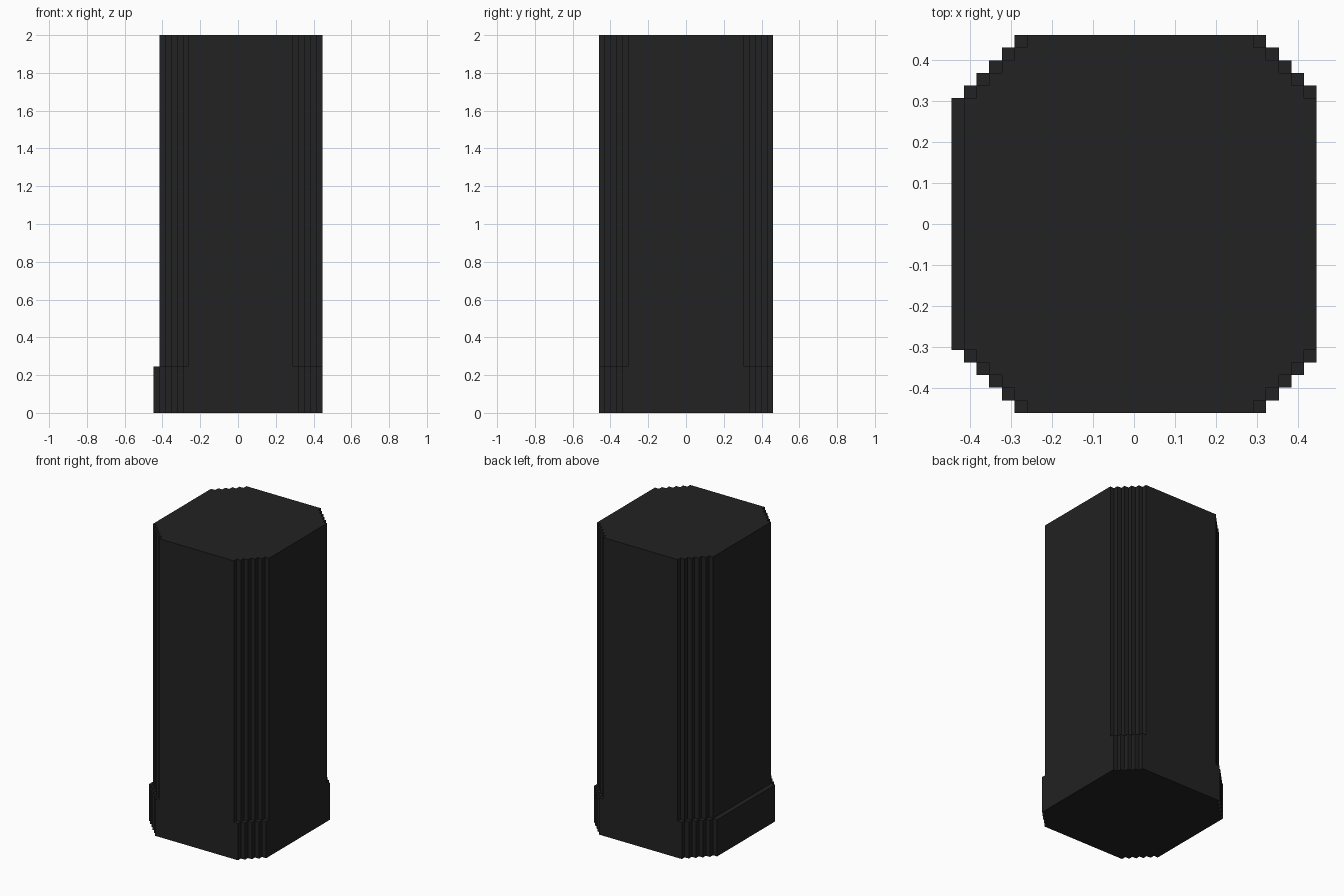
import bpy, bmesh

if "Cube" in bpy.data.objects:
    bpy.data.objects.remove(bpy.data.objects["Cube"])

V = 2 / 65          # size of one block
BASE_TOP = 8 * V
TOP = 65 * V

black = bpy.data.materials.new("charcoal black")
black.diffuse_color = (0.016, 0.016, 0.016, 1)
black.use_nodes = True
black.node_tree.nodes["Principled BSDF"].inputs["Base Color"].default_value = black.diffuse_color


def half_widths(left, right, first):
    """Bands (y0, y1, xl, xr) in blocks from the middle out to the edge of the depth."""
    bands, y0, y1 = [], 0, first
    while y0 < 15:
        bands.append((y0, y1, left, right))
        left, right, y0, y1 = left + 1, right - 1, y1, y1 + 1
    return bands


def outline(left, right, left_y, right_y):
    """Stepped octagon, counter-clockwise, in blocks."""
    def stairs(x, y, step):
        pts = []
        while y <= 15:
            pts += [(x, y), (x + step, y)]
            x, y = x + step, y + 1
        return pts[:-1]
    r, l = stairs(right, right_y, -1), stairs(left, left_y, 1)
    return (r + l[::-1] + [(x, -y) for x, y in l] + [(x, -y) for x, y in r[::-1]])


def prism(bm, pts, z0, z1, top, bottom):
    lo = [bm.verts.new((x * V, y * V, z0)) for x, y in pts]
    hi = [bm.verts.new((x * V, y * V, z1)) for x, y in pts]
    n = len(pts)
    for i in range(n):
        j = (i + 1) % n
        bm.faces.new((lo[i], lo[j], hi[j], hi[i]))
    if top:
        bm.faces.new(hi)
    if bottom:
        bm.faces.new(lo[::-1])


def finish(bm, name):
    mesh = bpy.data.meshes.new(name)
    bm.normal_update()
    bm.to_mesh(mesh)
    bm.free()
    mesh.materials.append(black)
    obj = bpy.data.objects.new(name, mesh)
    bpy.context.collection.objects.link(obj)


# Column: stepped octagonal shaft, half a block off centre
bm = bmesh.new()
prism(bm, outline(-13.5, 14.5, 10, 10), BASE_TOP, TOP, True, False)
finish(bm, "column")

# Base: one block wider, cut flush with the column on the right
bm = bmesh.new()
prism(bm, outline(-14.5, 14.5, 10, 11), 0, BASE_TOP, False, True)


def ledge(x0, x1, y0, y1):
    bm.faces.new([bm.verts.new((x * V, y * V, BASE_TOP))
                  for x, y in ((x0, y0), (x1, y0), (x1, y1), (x0, y1))])


# Ledges on top of the base, around the column
ledge(-14.5, -13.5, -10, 10)
for y0, y1, xl, xr in half_widths(-13.5, 14.5, 10)[1:]:
    for a, b in ((y0, y1), (-y1, -y0)):
        ledge(xl - 1, xl, a, b)
        ledge(xr, xr + 1, a, b)
finish(bm, "base")
